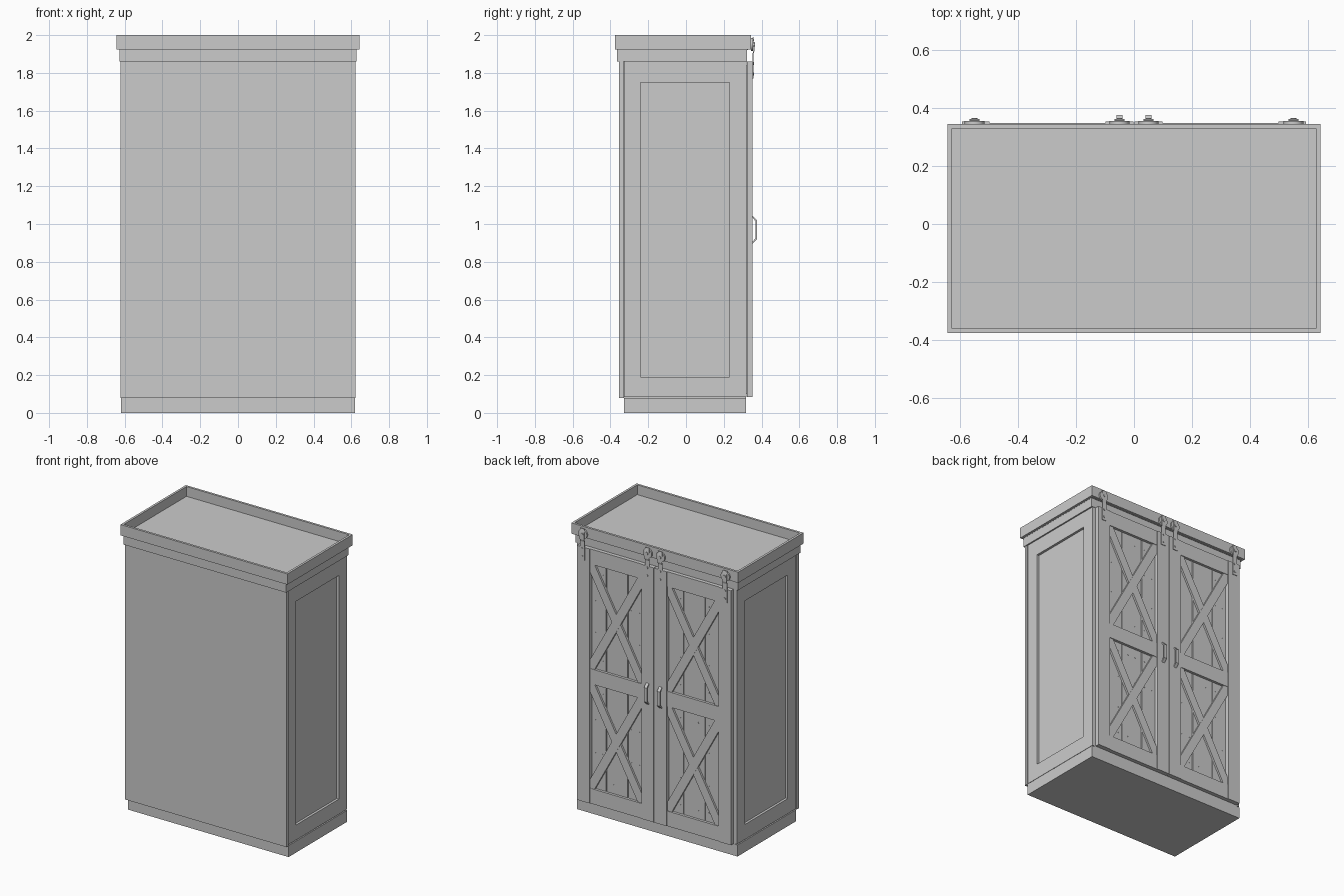
import bpy, bmesh
from mathutils import Matrix

if "Cube" in bpy.data.objects:
    bpy.data.objects.remove(bpy.data.objects["Cube"])


def finish(name, bm):
    bmesh.ops.recalc_face_normals(bm, faces=bm.faces)
    me = bpy.data.meshes.new(name)
    bm.to_mesh(me)
    bm.free()
    ob = bpy.data.objects.new(name, me)
    bpy.context.collection.objects.link(ob)
    return ob


def prism(name, pts, lo, hi, axis):
    """Extrude a 2D outline along x (pts are y,z) or along y (pts are x,z)."""
    bm = bmesh.new()
    put = (lambda p: (lo, p[0], p[1])) if axis == 'x' else (lambda p: (p[0], lo, p[1]))
    face = bm.faces.new([bm.verts.new(put(p)) for p in pts])
    ext = bmesh.ops.extrude_face_region(bm, geom=[face])
    move = (hi - lo, 0, 0) if axis == 'x' else (0, hi - lo, 0)
    bmesh.ops.translate(bm, vec=move, verts=[v for v in ext['geom'] if isinstance(v, bmesh.types.BMVert)])
    return finish(name, bm)


def box(name, x0, x1, y0, y1, z0, z1):
    return prism(name, [(x0, z0), (x1, z0), (x1, z1), (x0, z1)], y0, y1, 'y')


def discs(name, spots, r, y0, y1, seg):
    """Short cylinders along y at each (x, z) spot, in one object."""
    bm = bmesh.new()
    for x, z in spots:
        m = Matrix.Translation((x, (y0 + y1) / 2, z)) @ Matrix.Rotation(1.5707963, 4, 'X')
        bmesh.ops.create_cone(bm, cap_ends=True, segments=seg, radius1=r, radius2=r,
                              depth=abs(y1 - y0), matrix=m)
    ob = finish(name, bm)
    for p in ob.data.polygons:
        p.use_smooth = len(p.vertices) == 4
    bpy.context.view_layer.objects.active = ob
    ob.select_set(True)
    bpy.ops.object.shade_smooth_by_angle(angle=0.6)
    ob.select_set(False)
    return ob


# Carcass
box("base_plinth", -.62, .62, -.328, .318, 0, .08)
box("carcass_core", -.60, .60, -.33, .318, .08, 1.86)
box("back_panel", -.622, .622, -.355, -.332, .08, 1.86)

# Framed sides with recessed panels
for s, side in ((-1, "left"), (1, "right")):
    a, b = sorted((s * .595, s * .617))
    box(side + "_side_rear_stile", a, b, -.328, -.24, .085, 1.86)
    box(side + "_side_front_stile", a, b, .23, .32, .085, 1.86)
    box(side + "_side_bottom_rail", a, b, -.24, .23, .085, .19)
    box(side + "_side_top_rail", a, b, -.24, .23, 1.75, 1.86)

# Cornice and raised rim around the sunken top
box("cornice_moulding", -.627, .627, -.364, .323, 1.86, 1.927)
X0, Y0, Y1, T = .644, -.376, .345, .016
box("top_board", -X0 + T, X0 - T, Y0 + T, Y1 - T, 1.922, 1.932)
box("rim_rear", -X0, X0, Y0, Y0 + T, 1.925, 2)
box("rim_door_side", -X0, X0, Y1 - T, Y1, 1.925, 2)
box("rim_left", -X0, -X0 + T, Y0 + T, Y1 - T, 1.925, 2)
box("rim_right", X0 - T, X0, Y0 + T, Y1 - T, 1.925, 2)

# Barn doors
ZB, ZT = .085, 1.86
for s, side in ((-1, "left"), (1, "right")):
    c = s * .298
    x0, x1 = c - .296, c + .296
    i0, i1 = c - .2, c + .2
    box(side + "_door_outer_stile", x0, i0, .322, .353, ZB, ZT)
    box(side + "_door_inner_stile", i1, x1, .322, .353, ZB, ZT)
    for n, z0, z1 in (("bottom", ZB, .19), ("middle", .92, 1.025), ("top", 1.755, ZT)):
        box(f"{side}_door_{n}_rail", i0, i1, .322, .349, z0, z1)

    # Vertical planks with narrow gaps, backed by the core
    cuts = [i0, c - .083, c + .083, i1]
    for k in range(3):
        box(f"{side}_door_plank_{k + 1}", cuts[k] + .003, cuts[k + 1] - .003, .316, .331, .1, 1.84)

    # Crossed braces in both bays: one whole, one slightly lower
    a, b = .034, .034 * .73 / .4
    for bay, z0, z1 in (("lower", .19, .92), ("upper", 1.025, 1.755)):
        hexa = [(i0, z0), (i0 + a, z0), (i1, z1 - b), (i1, z1), (i1 - a, z1), (i0, z0 + b)]
        flip = [(2 * c - x, z) for x, z in hexa]
        prism(f"{side}_door_{bay}_brace", flip, .328, .346, 'y')
        prism(f"{side}_door_{bay}_cross_brace", hexa, .328, .3445, 'y')

    # Nail heads in the planks
    spots = [(c + dx, z) for dx in (-.17, -.11, -.03, .03, .11, .17)
             for z in (.25, .44, .67, .86, 1.09, 1.28, 1.5, 1.69)]
    discs(side + "_door_nails", spots, .004, .330, .3325, 8)

    # Roller hangers: bent strap, wheel, axle bolt and fixing bolts
    for n, hx in (("outer", s * .55), ("inner", s * .05)):
        strap = [(.353, 1.77), (.357, 1.77), (.357, 1.9), (.362, 1.915), (.362, 1.96),
                 (.357, 1.99), (.353, 1.99), (.358, 1.957), (.358, 1.918), (.353, 1.903)]
        prism(f"{side}_{n}_hanger_strap", strap, hx - .017, hx + .017, 'x')
        discs(f"{side}_{n}_hanger_wheel", [(hx, 1.95)], .034, .344, .356, 24)
        discs(f"{side}_{n}_hanger_axle", [(hx, 1.95)], .011, .355, .366, 12)
        discs(f"{side}_{n}_hanger_bolts", [(hx, 1.795), (hx, 1.85)], .008, .356, .361, 6)

    # Pull handle
    grip = [(.352, .895), (.352, .905), (.367, .924), (.367, 1.016), (.352, 1.035),
            (.352, 1.045), (.376, 1.02), (.376, .92)]
    prism(side + "_door_handle", grip, s * .05 - .011, s * .05 + .011, 'x')
